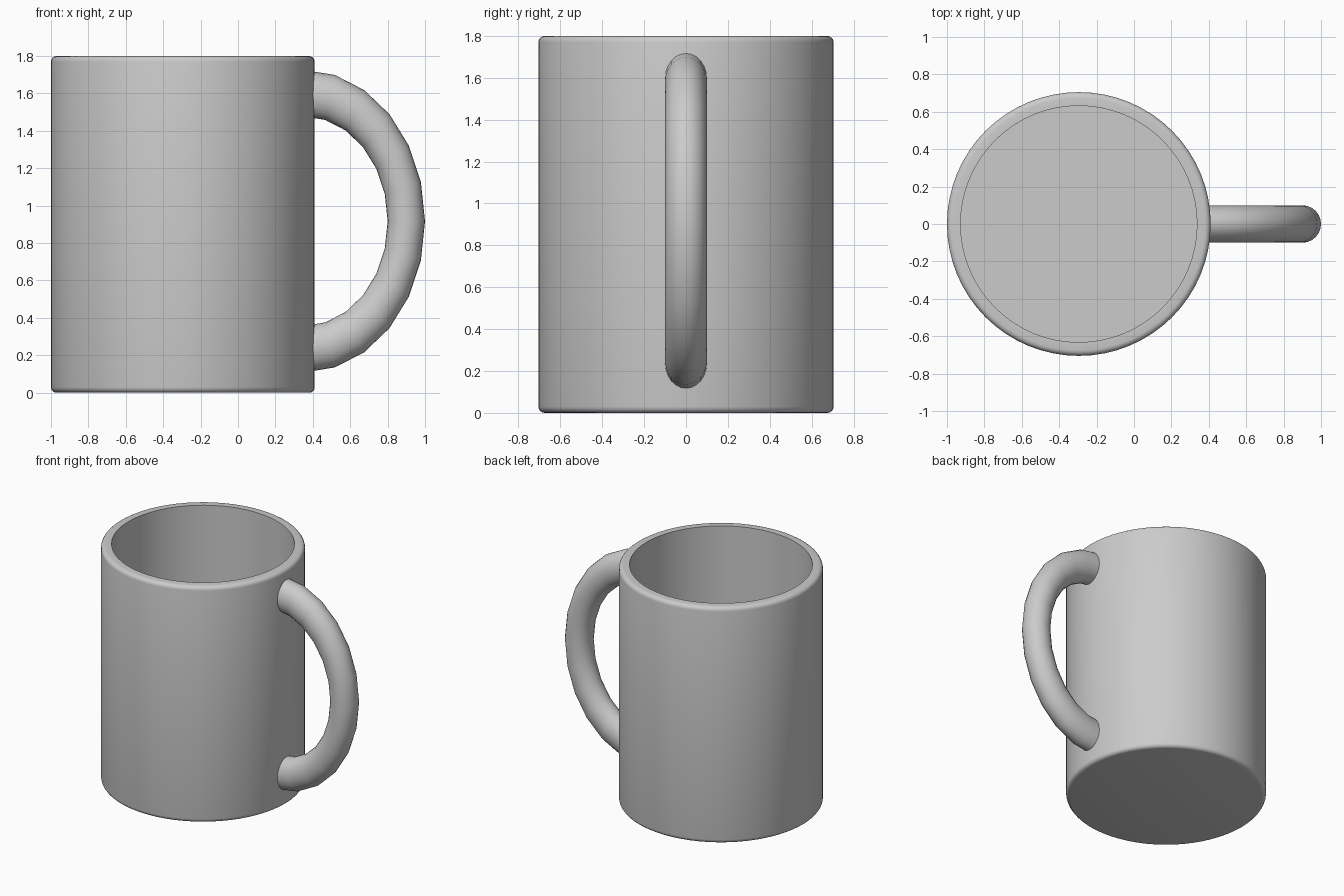
import bpy
import bmesh
from math import cos, sin, pi

cube = bpy.data.objects.get("Cube")
if cube:
    bpy.data.objects.remove(cube, do_unlink=True)

# Single glaze colour
glaze = bpy.data.materials.new("grey_glaze")
glaze.use_nodes = True
colour = (0.6, 0.6, 0.6, 1)
glaze.diffuse_color = colour
glaze.node_tree.nodes["Principled BSDF"].inputs["Base Color"].default_value = colour

CENTRE_X = -0.295
RADIUS, INNER, HEIGHT, FLOOR, ROUND = 0.705, 0.632, 1.8, 0.075, 0.03


def ring_mesh(name, rings, close_ends=True):
    """Bridge successive rings of points into one smooth, sharp-edged object."""
    bm = bmesh.new()
    loops = [[bm.verts.new(p) for p in ring] for ring in rings]
    for a, b in zip(loops, loops[1:]):
        for i in range(len(a)):
            j = (i + 1) % len(a)
            bm.faces.new((a[i], a[j], b[j], b[i]))
    if close_ends:
        bm.faces.new(loops[0])
        bm.faces.new(loops[-1])
    bmesh.ops.recalc_face_normals(bm, faces=bm.faces)
    mesh = bpy.data.meshes.new(name)
    bm.to_mesh(mesh)
    bm.free()
    mesh.materials.append(glaze)
    obj = bpy.data.objects.new(name, mesh)
    bpy.context.collection.objects.link(obj)
    bpy.ops.object.select_all(action="DESELECT")
    obj.select_set(True)
    bpy.context.view_layer.objects.active = obj
    bpy.ops.object.shade_smooth_by_angle(angle=pi / 4)
    return obj


# Cup: rounded outer foot and lip, crisp inner rim, hollow inside
steps = [i * pi / 8 for i in range(5)]
core = RADIUS - ROUND
profile = [(core + ROUND * sin(t), ROUND - ROUND * cos(t)) for t in steps]
profile += [(core + ROUND * cos(t), HEIGHT - ROUND + ROUND * sin(t)) for t in steps]
profile += [(INNER, HEIGHT), (INNER, FLOOR)]
turns = [2 * pi * i / 64 for i in range(64)]
ring_mesh("cup_body", [[(CENTRE_X + r * cos(a), r * sin(a), z) for a in turns]
                       for r, z in profile])

# Handle: half of a tall ring, its ends buried in the cup wall
SWEEP, TUBE, STRETCH = 0.55, 0.1, 1.245
tube_turns = [2 * pi * i / 24 for i in range(24)]
handle_rings = []
for k in range(13):
    a = -pi / 2 + k * pi / 12
    handle_rings.append([(0.35 + (SWEEP + TUBE * cos(b)) * cos(a),
                          TUBE * sin(b),
                          0.917 + STRETCH * (SWEEP + TUBE * cos(b)) * sin(a))
                         for b in tube_turns])
ring_mesh("handle", handle_rings)
